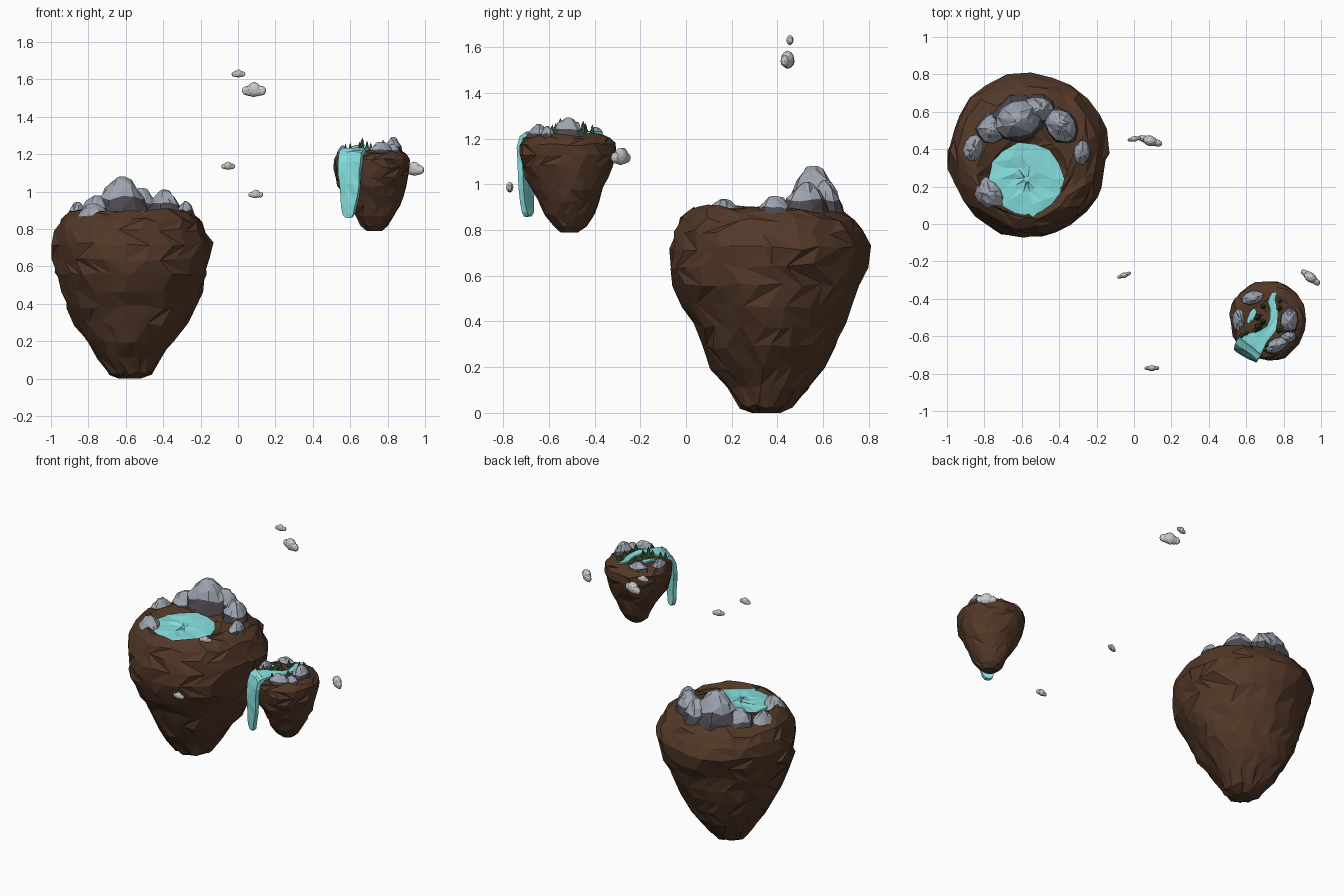
import bpy, bmesh, math, random
from mathutils import Vector, noise, Matrix

if "Cube" in bpy.data.objects:
    bpy.data.objects.remove(bpy.data.objects["Cube"])

random.seed(7)


def material(name, col):
    m = bpy.data.materials.new(name)
    m.diffuse_color = (*col, 1)
    m.use_nodes = True
    m.node_tree.nodes["Principled BSDF"].inputs["Base Color"].default_value = m.diffuse_color
    return m


EARTH = material("earth", (0.085, 0.040, 0.021))
STONE = material("stone", (0.34, 0.37, 0.43))
SCREE = material("dark_stone", (0.075, 0.068, 0.08))
WATER = material("water", (0.24, 0.75, 0.74))
LEAF = material("leaf", (0.025, 0.12, 0.03))


def finish(bm, name, mats=()):
    bmesh.ops.recalc_face_normals(bm, faces=bm.faces)
    me = bpy.data.meshes.new(name)
    bm.to_mesh(me)
    bm.free()
    for m in mats:
        me.materials.append(m)
    ob = bpy.data.objects.new(name, me)
    bpy.context.collection.objects.link(ob)
    return ob


def loft(bm, rings, mat_of=lambda i: 0):
    """Skin closed rings of points with triangles and cap both ends."""
    vs = [[bm.verts.new(p) for p in r] for r in rings]
    n = len(vs[0])
    for i in range(len(vs) - 1):
        for j in range(n):
            a, b = vs[i][j], vs[i][(j + 1) % n]
            d, c = vs[i + 1][j], vs[i + 1][(j + 1) % n]
            tris = ((a, b, c), (a, c, d)) if random.random() < .5 else ((a, b, d), (b, c, d))
            for t in tris:
                bm.faces.new(t).material_index = mat_of(i)
    bm.faces.new(vs[0][::-1])
    bm.faces.new(vs[-1]).material_index = mat_of(len(vs) - 2)


def jit(a):
    return random.uniform(-a, a)


def island(name, levels, n, size):
    """levels: (z, radius, centre x, centre y); lumpy rock body."""
    rings = []
    for i, (z, r, cx, cy) in enumerate(levels):
        ring = []
        for j in range(n):
            a = 2 * math.pi * (j + .5 * (i % 2)) / n + jit(.08)
            p = Vector((cx + r * math.cos(a), cy + r * math.sin(a), z))
            k = noise.noise(p * 4.5 / size) * .035 * size * min(1, r / (.2 * size))
            p.x += math.cos(a) * k + jit(.008 * size)
            p.y += math.sin(a) * k + jit(.008 * size)
            if i:
                p.z += jit(.012 * size)
            ring.append(p)
        rings.append(ring)
    bm = bmesh.new()
    loft(bm, rings)
    return finish(bm, name, [EARTH])


def mountain(name, x, y, rx, ry, rot, z0, z1, n=11):
    """Faceted dome with a dark scree skirt."""
    rings = []
    for f, h in ((1.12, 0), (1.0, .3), (.84, .55), (.6, .76), (.34, .93), (.12, 1)):
        ring = []
        for j in range(n):
            a = 2 * math.pi * j / n
            k = f * (1 + jit(.1))
            p = Matrix.Rotation(math.radians(rot), 3, 'Z') @ Vector(
                (rx * k * math.cos(a), ry * k * math.sin(a), 0))
            ring.append(p + Vector((x, y, z0 + (z1 - z0) * (h + (jit(.06) if 0 < h < 1 else 0)))))
        rings.append(ring)
    bm = bmesh.new()
    loft(bm, rings, lambda i: 1 if i < 2 else 0)
    return finish(bm, name, [STONE, SCREE])


# large island with a basin pulled toward the front for the lake
X, Y = -.565, .36
island("large_island", [
    (0, .06, -.58, .35), (.03, .115, -.575, .355), (.11, .175, -.58, .365), (.2, .235, -.585, .37),
    (.29, .285, -.58, .365), (.38, .33, -.575, .36), (.47, .37, X, Y), (.56, .405, X, Y),
    (.64, .425, X, Y), (.72, .435, X, Y), (.79, .415, X, Y), (.845, .385, X, Y),
    (.885, .33, X, .35), (.9, .265, -.57, .30), (.885, .215, -.575, .25), (.85, .17, -.575, .235),
    (.84, .06, -.575, .23)], 26, 1)

for i, m in enumerate([
        (-.62, .56, .145, .12, 10, .83, 1.08), (-.52, .61, .10, .08, 0, .82, 1.02),
        (-.395, .53, .115, .085, -45, .83, 1.01), (-.28, .385, .05, .075, -10, .84, .95),
        (-.755, .51, .10, .085, 45, .82, .98), (-.855, .40, .065, .095, -15, .79, .945),
        (-.775, .165, .12, .085, -42, .79, .935)]):
    mountain(f"large_mountain_{i + 1}", *m)

# lake: gently rippled disc, slightly higher at the back
bm = bmesh.new()
rings = []
for r, dz in ((.19, -.03), (.2, 0), (.14, 0), (.07, 0), (.015, 0)):
    rings.append([Vector((-.575 + r * math.cos(a) * (1 + jit(.05)), .24 + r * math.sin(a) * (1 + jit(.05)),
                          .884 + dz + .06 * r * math.sin(a) + jit(.006)))
                  for a in [2 * math.pi * j / 14 for j in range(14)]])
loft(bm, rings)
finish(bm, "lake", [WATER])

# small island
x, y = .715, -.517
island("small_island", [
    (.79, .04, .73, -.51), (.82, .075, .73, -.51), (.87, .105, .73, -.51), (.925, .13, .727, -.51),
    (.98, .158, .72, -.515), (1.03, .183, x, y), (1.08, .2, x, y), (1.13, .209, x, y),
    (1.175, .205, x, y), (1.205, .185, x, y), (1.22, .15, x, y), (1.215, .10, x, y),
    (1.21, .04, x, y)], 20, .5)

for i, m in enumerate([
        (.635, -.395, .065, .04, 15, 1.18, 1.25), (.56, -.51, .038, .07, 0, 1.17, 1.245),
        (.765, -.645, .075, .042, 30, 1.18, 1.265), (.83, -.515, .05, .075, -5, 1.18, 1.292),
        (.825, -.605, .05, .035, 20, 1.18, 1.255)]):
    mountain(f"small_mountain_{i + 1}", *m, n=9)


def ribbon(name, sections, thick):
    """sections: (x, y, z, half-width x, half-width y); a wavy sheet of water."""
    bm = bmesh.new()
    prev = None
    for sx, sy, sz, wx, wy in sections:
        row = [bm.verts.new((sx + wx * t + jit(.004), sy + wy * t + jit(.004), sz + jit(.003)))
               for t in (-1, -.35, .35, 1)]
        if prev:
            for k in range(3):
                bm.faces.new((prev[k], prev[k + 1], row[k + 1], row[k]))
        prev = row
    bmesh.ops.triangulate(bm, faces=bm.faces)
    ob = finish(bm, name, [WATER])
    s = ob.modifiers.new("thickness", 'SOLIDIFY')
    s.thickness, s.offset = thick, 0
    return ob


# river over the small island, then the waterfall off its front left edge
ribbon("river", [
    (.75, -.365, 1.222, .014, 0), (.733, -.41, 1.226, .017, .003), (.748, -.455, 1.226, .02, 0),
    (.75, -.51, 1.226, .02, -.003), (.735, -.56, 1.227, .022, -.012), (.69, -.60, 1.227, .018, -.028),
    (.65, -.63, 1.227, .035, -.045), (.605, -.668, 1.215, .06, -.045)], .012)
ribbon("waterfall", [
    (.625, -.65, 1.222, .06, -.045), (.607, -.673, 1.205, .06, -.045), (.6, -.69, 1.16, .058, -.04),
    (.598, -.697, 1.1, .055, -.033), (.598, -.7, 1.04, .05, -.028), (.598, -.698, .98, .045, -.025),
    (.596, -.696, .92, .036, -.02), (.594, -.692, .88, .026, -.014), (.592, -.69, .86, .014, -.008)], .024)
ribbon("pool", [
    (.645, -.455, 1.224, .008, 0), (.635, -.475, 1.226, .02, 0), (.622, -.505, 1.226, .02, 0),
    (.612, -.53, 1.224, .009, 0)], .012)


def cone(bm, r1, r2, h, pos, mat, n=6):
    g = bmesh.ops.create_cone(bm, cap_ends=True, segments=n, radius1=r1, radius2=r2, depth=h,
                              matrix=Matrix.Translation(Vector(pos) + Vector((0, 0, h / 2))))
    for f in {f for v in g["verts"] for f in v.link_faces}:
        f.material_index = mat


# pine trees
for i, (tx, ty, h) in enumerate([
        (.66, -.5, .06), (.665, -.55, .07), (.69, -.525, .055), (.65, -.57, .05), (.775, -.45, .06),
        (.78, -.41, .045), (.775, -.57, .05), (.71, -.65, .045), (.575, -.6, .04), (.60, -.585, .045),
        (.69, -.44, .05)]):
    bm = bmesh.new()
    z = 1.212
    cone(bm, .08 * h, .06 * h, .35 * h, (tx, ty, z), 1)
    for k, (r, b) in enumerate(((.3, .2), (.24, .45), (.16, .7))):
        cone(bm, r * h, 0, .42 * h, (tx, ty, z + b * h), 0)
    finish(bm, f"pine_tree_{i + 1}", [LEAF, EARTH])


# clouds: flattened clusters of balls along a heading
def cloud(name, cx, cy, cz, length, heading, r):
    bm = bmesh.new()
    turn = Matrix.Translation((cx, cy, cz)) @ Matrix.Rotation(math.radians(heading), 4, 'Z')
    for t, q, dz in ((-.5, .62, -.1), (-.25, .75, -.1), (0, 1, .05), (.25, .75, -.1), (.5, .66, -.1)):
        span = length - 1.28 * r
        bmesh.ops.create_icosphere(bm, subdivisions=2, radius=r * q, matrix=turn @ Matrix.Translation(
            (t * span, 0, dz * r)) @ Matrix.Diagonal((1, .7, 1, 1)))
    finish(bm, name)


for i, c in enumerate([
        (.085, .445, 1.543, .135, -17, .04), (.002, .455, 1.63, .075, 10, .022),
        (-.053, -.274, 1.137, .078, 20, .022), (.095, -.771, .986, .08, 0, .023),
        (.943, -.285, 1.12, .125, -38, .038)]):
    cloud(f"cloud_{i + 1}", *c)
